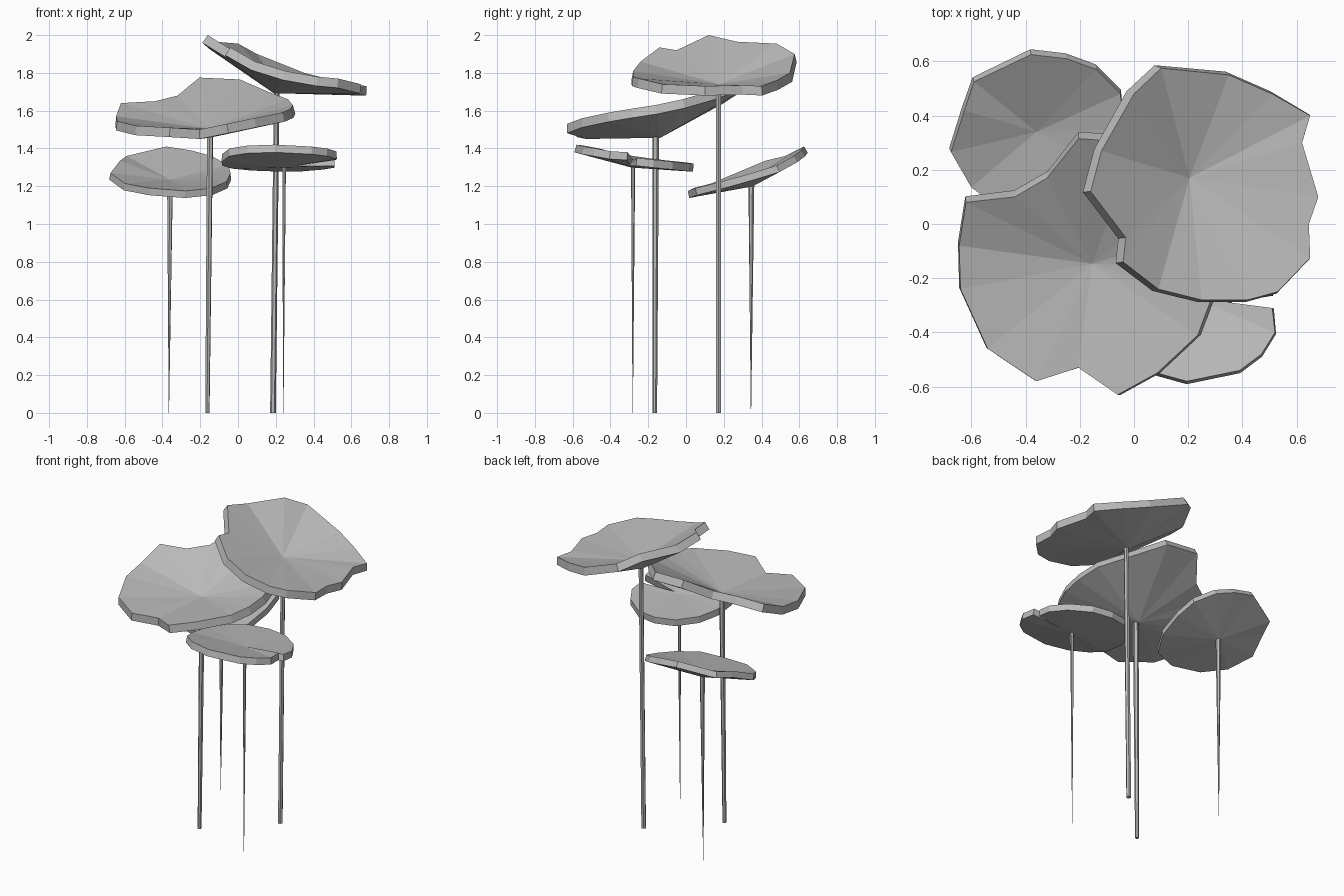
import bpy
import bmesh
from mathutils import Vector

CM = 0.01  # rim outlines are written in hundredths of a unit

# Remove the default object
default_cube = bpy.data.objects.get("Cube")
if default_cube:
    bpy.data.objects.remove(default_cube, do_unlink=True)


def make_material(name, colour):
    material = bpy.data.materials.new(name)
    material.use_nodes = True
    material.diffuse_color = colour
    shader = material.node_tree.nodes["Principled BSDF"]
    shader.inputs["Base Color"].default_value = colour
    return material


plain_grey = make_material("plain grey", (0.5, 0.5, 0.5, 1))


def make_object(name, bm):
    mesh = bpy.data.meshes.new(name)
    bm.to_mesh(mesh)
    bm.free()
    mesh.materials.append(plain_grey)
    obj = bpy.data.objects.new(name, mesh)
    bpy.context.scene.collection.objects.link(obj)
    return obj


def make_leaf(name, hub, rim, thickness):
    """Shallow wavy dish: a fan of flat triangles from the hub, thickened downward."""
    bm = bmesh.new()
    centre = bm.verts.new(Vector(hub) * CM)
    edge = [bm.verts.new(Vector(point) * CM) for point in rim]
    for here, after in zip(edge, edge[1:] + edge[:1]):
        face = bm.faces.new((centre, here, after))
        face.normal_update()
        if face.normal.z < 0:
            face.normal_flip()
    leaf = make_object(name, bm)
    solid = leaf.modifiers.new("thickness", "SOLIDIFY")
    solid.thickness = thickness
    solid.offset = -1
    return leaf


def make_stem(name, foot, top, foot_radius, top_radius):
    """Slim straight stalk, leaning slightly and optionally tapering to its foot."""
    foot, top = Vector(foot) * CM, Vector(top) * CM
    axis = top - foot
    bm = bmesh.new()
    bmesh.ops.create_cone(bm, cap_ends=True, segments=6, depth=axis.length,
                          radius1=foot_radius, radius2=top_radius)
    bmesh.ops.translate(bm, verts=bm.verts, vec=(0, 0, axis.length / 2))
    turn = axis.to_track_quat("Z", "Y").to_matrix()
    bmesh.ops.rotate(bm, verts=bm.verts, cent=(0, 0, 0), matrix=turn)
    bmesh.ops.translate(bm, verts=bm.verts, vec=foot)
    return make_object(name, bm)


# Highest leaf, tilted steeply down toward the left
make_leaf("top_leaf", (20.5, 17, 174), [
    (10, 57.5, 190), (35, 55, 180), (51, 48, 176), (65, 40, 173),
    (62, 30, 173.5), (68, 10, 173), (64.5, 0, 173.5), (65, -12.5, 174),
    (53, -25, 177), (42, -28, 178), (25, -28, 181), (9, -24, 186),
    (-4, -14, 193.5), (-3, -5, 192), (-16, 12, 200), (-12, 27, 196.5),
    (0, 48, 195.5)], 0.05)

# Large leaf, rising toward the back
make_leaf("broad_leaf", (-15.5, -14.7, 150.5), [
    (-62, 8, 164), (-44, 10, 165), (-32, 17, 168), (-20.5, 31.5, 177.5),
    (1, 30, 176.5), (16, 12, 170), (26.5, -2, 166), (29, -16, 163),
    (28, -29, 161), (23.5, -41, 159), (8.5, -55, 156), (-6, -63, 153),
    (-20.5, -53, 150), (-36, -58, 151), (-54, -46, 152), (-64, -24, 154.5),
    (-64.5, -8, 157)], 0.05)

# Lower back leaf, rising toward the back
make_leaf("back_leaf", (-36, 34, 123.5), [
    (-67.5, 26.5, 127), (-62.5, 42, 133.5), (-59, 52.5, 136), (-38, 62.5, 141),
    (-25, 61, 139), (-14, 57, 136), (-5, 48, 131), (-4, 35, 127),
    (-6, 19, 122.5), (-14, 5, 119), (-28, 1, 117.5), (-47, 4, 119),
    (-60, 13.5, 121.5)], 0.038)

# Lower front leaf, with a narrow slit cut in from its side
make_leaf("front_leaf", (24, -28, 134), [
    (51, -31, 138), (52, -40, 138.5), (47, -48, 140), (39, -54, 141),
    (19.5, -58, 142), (5, -54, 141.5), (-4.5, -46, 140), (-8.5, -35, 137),
    (-8, -21, 135), (-3, -9, 133.5), (7, 1, 132.5), (20, 4, 132),
    (33, 2, 132), (45, -7, 133), (51, -17, 134), (51, -26, 135),
    (28, -28, 134.3)], 0.042)

# Stems under each hub
make_stem("top_stem", (18.5, 17.2, 0), (20.5, 17.2, 171), 0.015, 0.015)
make_stem("broad_stem", (-16.2, -16.5, 0), (-14.8, -16, 148), 0.012, 0.017)
make_stem("back_stem", (-36.6, 34.4, 0), (-36, 34.6, 122), 0.001, 0.016)
make_stem("front_stem", (24, -28.2, 0), (24.4, -28, 132), 0.001, 0.011)
